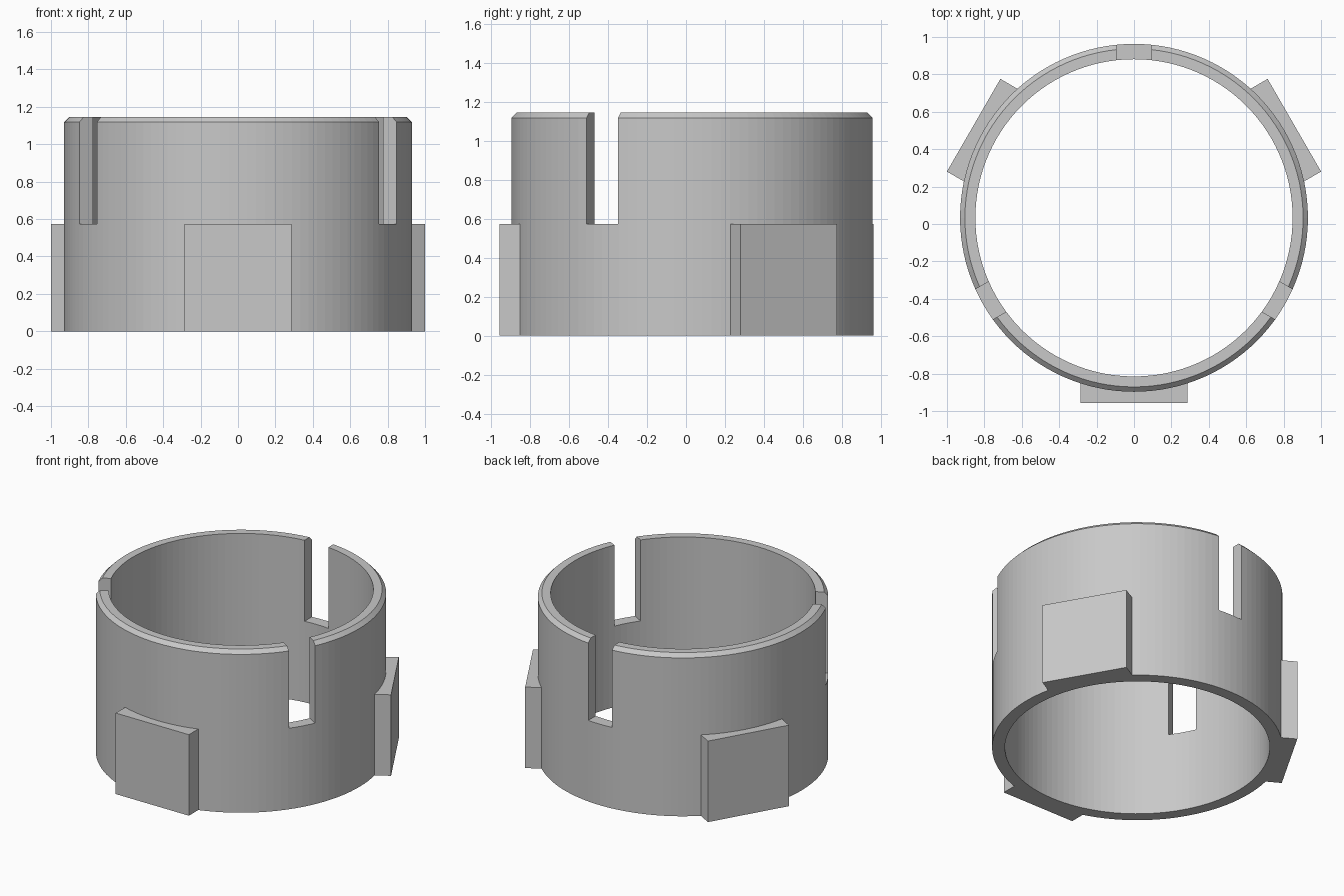
import bpy
import bmesh
from math import cos, sin, radians, tau
from mathutils import Vector, Matrix

cube = bpy.data.objects.get("Cube")
if cube:
    bpy.data.objects.remove(cube, do_unlink=True)

HEIGHT = 1.145
HALF = HEIGHT / 2
OUTER, INNER, BEVEL = 0.93, 0.848, 0.026
CENTRE_Y = 0.033
SEGMENTS = 120

grey = bpy.data.materials.new("plain grey")
grey.use_nodes = True
colour = (0.58, 0.58, 0.58, 1)
grey.diffuse_color = colour
grey.node_tree.nodes["Principled BSDF"].inputs["Base Color"].default_value = colour


def make_object(name, bm):
    bmesh.ops.recalc_face_normals(bm, faces=bm.faces)
    mesh = bpy.data.meshes.new(name)
    bm.to_mesh(mesh)
    bm.free()
    mesh.materials.append(grey)
    obj = bpy.data.objects.new(name, mesh)
    obj.location.y = CENTRE_Y
    bpy.context.collection.objects.link(obj)
    return obj


def radial_box(name, angle, near, far, width, bottom, top):
    """Box reaching outwards from the ring axis at the given angle."""
    bm = bmesh.new()
    place = (Matrix.Rotation(radians(angle), 4, 'Z')
             @ Matrix.Translation(((near + far) / 2, 0, (bottom + top) / 2))
             @ Matrix.Diagonal((far - near, width, top - bottom, 1)))
    bmesh.ops.create_cube(bm, size=1, matrix=place)
    return make_object(name, bm)


def combine(target, tool, operation):
    mod = target.modifiers.new(tool.name, 'BOOLEAN')
    mod.operation = operation
    mod.solver = 'EXACT'
    mod.object = tool
    bpy.context.view_layer.objects.active = target
    bpy.ops.object.modifier_apply(modifier=mod.name)
    bpy.data.objects.remove(tool, do_unlink=True)


# Ring wall: closed cross-section with a bevelled outer rim, swept round
bm = bmesh.new()
profile = [(INNER, 0), (OUTER, 0), (OUTER, HEIGHT - BEVEL),
           (OUTER - BEVEL, HEIGHT), (INNER, HEIGHT)]
rings = []
for i in range(SEGMENTS):
    a = tau * i / SEGMENTS
    rings.append([bm.verts.new((r * cos(a), r * sin(a), z)) for r, z in profile])
for i in range(SEGMENTS):
    here, following = rings[i], rings[(i + 1) % SEGMENTS]
    for j in range(len(profile)):
        k = (j + 1) % len(profile)
        bm.faces.new((here[j], following[j], following[k], here[k]))
ring = make_object("slotted_ring", bm)

# Three pads on the lower half and three slots through the upper half
for angle in (30, 150, 270):
    combine(ring, radial_box("pad", angle, 0.88, 0.99, 0.572, 0, HALF), 'UNION')
for angle in (90, 210, 330):
    combine(ring, radial_box("slot_cutter", angle, 0.6, 1.2, 0.186, HALF, 1.4), 'DIFFERENCE')
